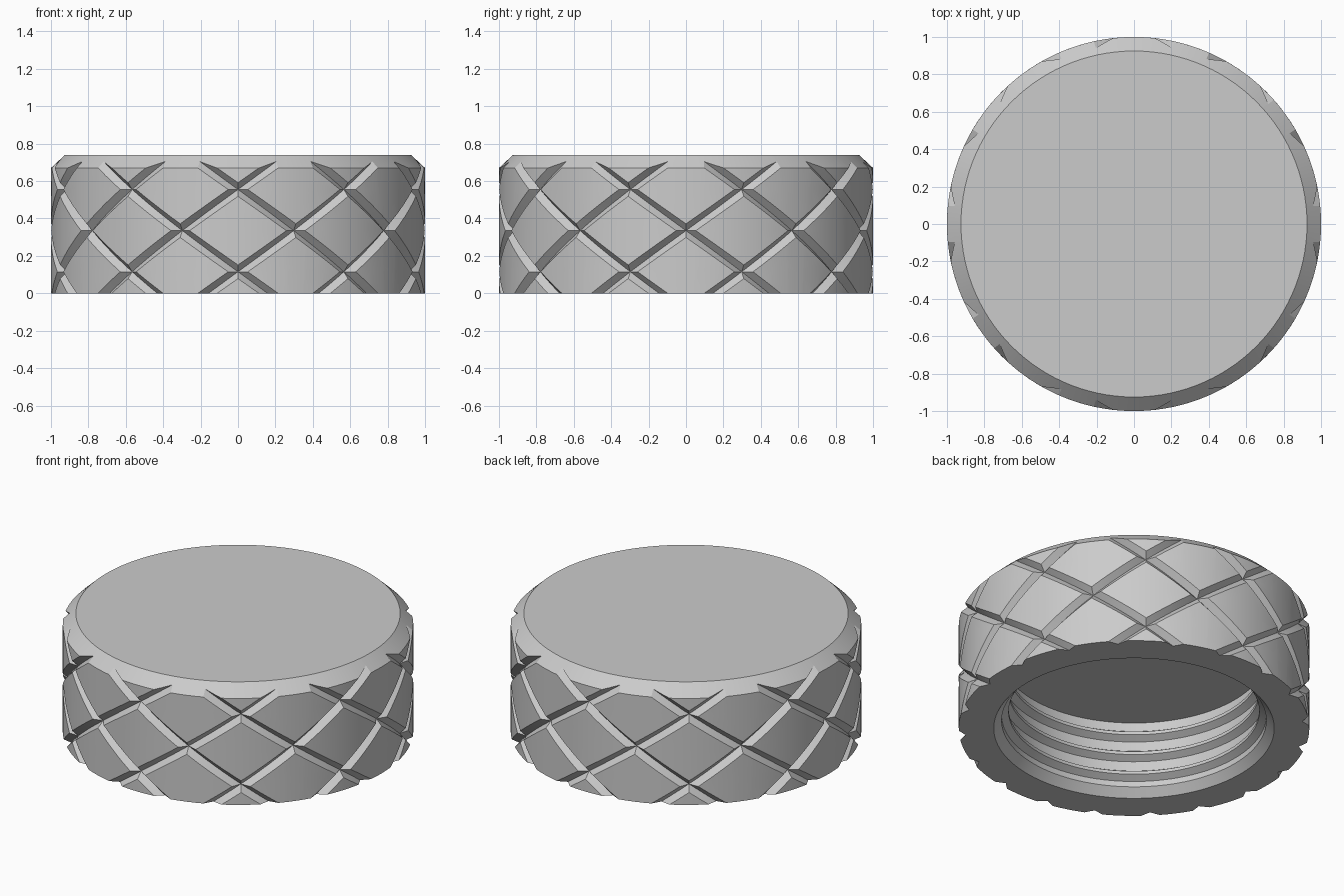
import bpy, bmesh, math
from mathutils import Vector

cube = bpy.data.objects.get("Cube")
if cube:
    bpy.data.objects.remove(cube)

HEIGHT, SHOULDER, TOP_R = 0.74, 0.67, 0.925
CHAMFER = (1 - TOP_R) / (HEIGHT - SHOULDER)
DEPTH, HALF_W = 0.037, 0.03
SECTORS = 10
STEP = math.pi / SECTORS           # half the spacing of the grooves
ROWS = (0.115, 0.335, 0.555)       # heights where grooves cross
SLOPE = (ROWS[1] - ROWS[0]) / STEP
COS = 1 / math.hypot(1, SLOPE)

grey = bpy.data.materials.new("Grey plastic")
grey.use_nodes = True
colour = (0.6, 0.6, 0.6, 1)
grey.diffuse_color = colour
grey.node_tree.nodes["Principled BSDF"].inputs["Base Color"].default_value = colour


def groove_lines():
    """Sign and height at angle zero of each groove that meets one sector."""
    return [(s, ROWS[2] + 2 * k * SLOPE * STEP) for s in (-1, 1) for k in range(-4, 5)]


def radius(u, z):
    """Surface radius: the lowest of body, chamfer and groove walls."""
    r = 1 - max(0, z - SHOULDER) * CHAMFER
    for s, c in groove_lines():
        d = abs(z - s * SLOPE * u - c) * COS
        r = min(r, 1 - DEPTH * max(0, 1 - d / HALF_W))
    return r


def cut(bm, u, z, nu, nz):
    bmesh.ops.bisect_plane(bm, geom=bm.verts[:] + bm.edges[:] + bm.faces[:], dist=1e-5,
                           plane_co=(u, 0, z), plane_no=Vector((nu, 0, nz)).normalized())


# Unrolled sheet for one sector, split wherever its wall changes direction
sheet = bmesh.new()
corners = [(-STEP, 0), (STEP, 0), (STEP, HEIGHT), (-STEP, HEIGHT)]
sheet.faces.new([sheet.verts.new((u, 0, z)) for u, z in corners])
for i in range(-5, 6):
    cut(sheet, i * STEP / 6, 0, 1, 0)
for z in ROWS + (SHOULDER,):
    cut(sheet, 0, z, 0, 1)
for s, c in groove_lines():
    for side in (-1, 0, 1):
        cut(sheet, 0, c + side * HALF_W / COS, -s * SLOPE, 1)
    # lines where each groove wall runs out through the chamfer
    for side in (-1, 1):
        k = DEPTH * side * COS / HALF_W
        nu, nz = -k * s * SLOPE, k + CHAMFER
        cut(sheet, 0, (DEPTH + k * c + CHAMFER * SHOULDER) / nz, nu, nz)

# Roll the sheet into the full grooved wall
bm = bmesh.new()
for n in range(SECTORS):
    made = {}
    for v in sheet.verts:
        u, z = v.co.x, v.co.z
        a = u + 2 * n * STEP - math.pi / 2
        r = radius(u, z)
        made[v] = bm.verts.new((r * math.cos(a), r * math.sin(a), z))
    for f in sheet.faces:
        bm.faces.new([made[v] for v in f.verts])
sheet.free()
bmesh.ops.remove_doubles(bm, verts=bm.verts[:], dist=1e-5)


def open_rim(z):
    return [e for e in bm.edges if e.is_boundary and all(abs(v.co.z - z) < 1e-4 for v in e.verts)]


# Flat top
bmesh.ops.holes_fill(bm, edges=open_rim(HEIGHT), sides=0)

# Threaded bore: lead-in chamfer, rounded ridges and ceiling
BORE, CREST, CEILING = 0.755, 0.715, 0.47
profile = [(0.8, 0), (BORE, 0.05)]
for z in (0.12, 0.25, 0.38):
    profile += [(BORE, z - 0.035), (CREST, z - 0.01), (CREST, z + 0.01), (BORE, z + 0.035)]
profile.append((BORE, CEILING))
SEGMENTS = 120
rings = []
for r, z in profile:
    angles = [2 * math.pi * i / SEGMENTS for i in range(SEGMENTS)]
    rings.append([bm.verts.new((r * math.cos(a), r * math.sin(a), z)) for a in angles])
for low, high in zip(rings, rings[1:]):
    for i in range(SEGMENTS):
        j = (i + 1) % SEGMENTS
        bm.faces.new((low[i], high[i], high[j], low[j]))
bm.faces.new(rings[-1])

# Flat ring under the cap joins the wall to the bore
bmesh.ops.triangle_fill(bm, edges=open_rim(0), use_beauty=True, normal=(0, 0, -1))
bmesh.ops.recalc_face_normals(bm, faces=bm.faces[:])

mesh = bpy.data.meshes.new("grooved_cap")
bm.to_mesh(mesh)
bm.free()
mesh.materials.append(grey)
cap = bpy.data.objects.new("grooved_cap", mesh)
bpy.context.collection.objects.link(cap)
bpy.context.view_layer.objects.active = cap
cap.select_set(True)
bpy.ops.object.shade_smooth_by_angle(angle=math.radians(25))
